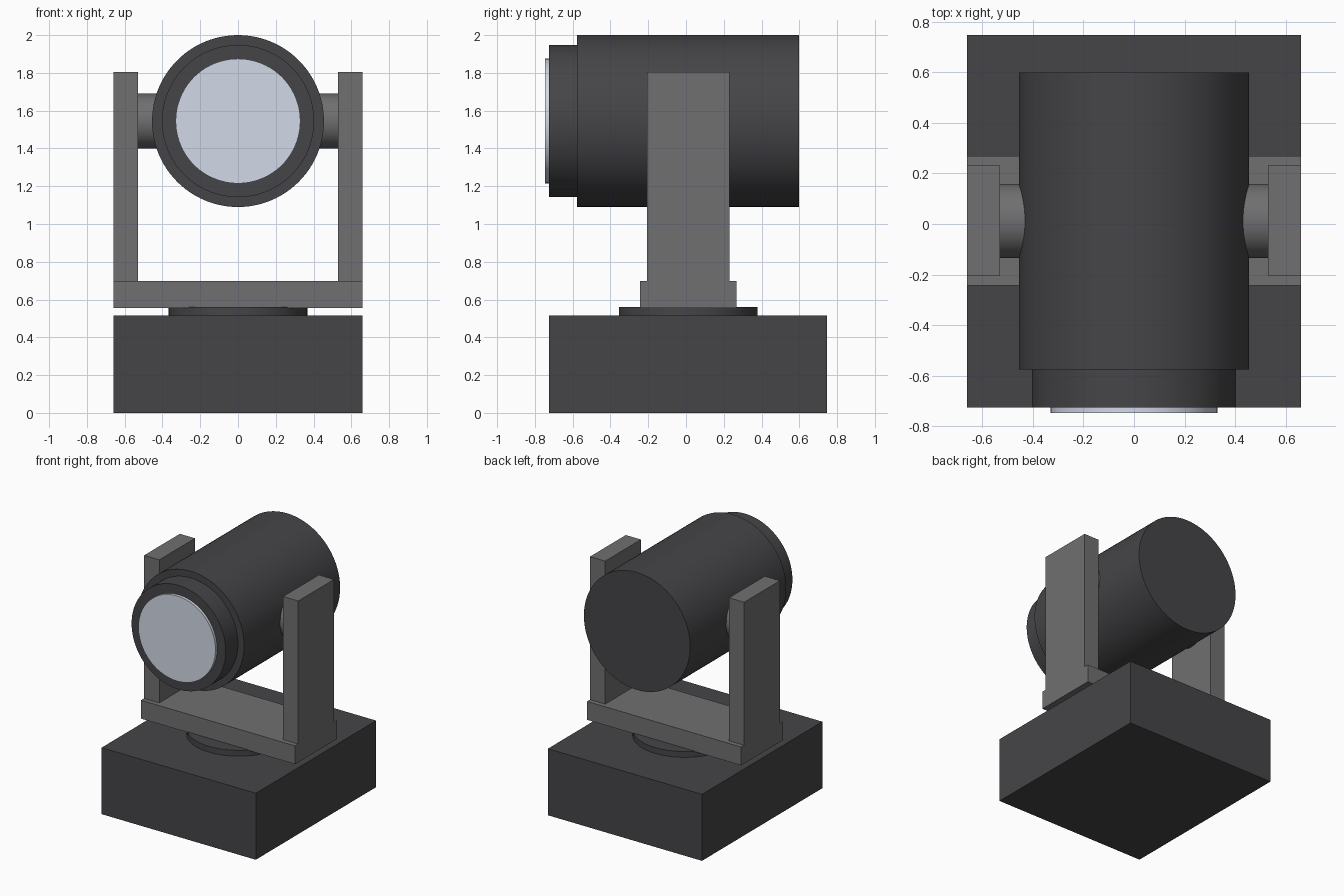
import bpy
from math import pi, radians

if "Cube" in bpy.data.objects:
    bpy.data.objects.remove(bpy.data.objects["Cube"])


def material(name, color):
    m = bpy.data.materials.new(name)
    m.diffuse_color = (*color, 1)
    m.use_nodes = True
    m.node_tree.nodes["Principled BSDF"].inputs["Base Color"].default_value = m.diffuse_color
    return m


DARK = material("dark_grey", (0.06, 0.06, 0.065))
MID = material("mid_grey", (0.16, 0.16, 0.165))
GLASS = material("pale_glass", (0.65, 0.7, 0.8))


def box(name, lo, hi, mat):
    bpy.ops.mesh.primitive_cube_add(size=1, location=[(a + b) / 2 for a, b in zip(lo, hi)])
    ob = bpy.context.object
    ob.name = name
    ob.scale = [b - a for a, b in zip(lo, hi)]
    bpy.ops.object.transform_apply(location=True, rotation=True, scale=True)
    ob.data.materials.append(mat)
    return ob


def cylinder(name, radius, depth, center, mat, rotation=(0, 0, 0)):
    bpy.ops.mesh.primitive_cylinder_add(vertices=96, radius=radius, depth=depth,
                                        location=center, rotation=rotation)
    ob = bpy.context.object
    ob.name = name
    bpy.ops.object.transform_apply(location=True, rotation=True, scale=True)
    bpy.ops.object.shade_smooth_by_angle(angle=radians(30))
    ob.data.materials.append(mat)
    return ob


def mirror_x(ob):
    ob.modifiers.new("mirror", 'MIRROR').use_axis[0] = True


HEAD_Z = 1.545   # height of the tilt axis
PIVOT_Y = 0.012  # pan and tilt axis

# Base box and pan turntable
box("base", (-0.66, -0.725, 0), (0.66, 0.747, 0.515), DARK)
cylinder("turntable", 0.367, 0.05, (0, PIVOT_Y, 0.535), DARK)

# Yoke: crossbar, two arms and tilt axles
box("yoke_crossbar", (-0.66, -0.244, 0.556), (0.66, 0.268, 0.698), MID)
mirror_x(box("yoke_arm", (0.53, -0.206, 0.698), (0.66, 0.231, 1.805), MID))
mirror_x(cylinder("tilt_axle", 0.146, 0.13, (0.475, PIVOT_Y, HEAD_Z), MID, (0, pi / 2, 0)))

# Lamp head: barrel, front ring and lens, each from y0 to y1
for name, radius, y0, y1, mat in (
        ("lamp_barrel", 0.455, -0.576, 0.599, DARK),
        ("front_ring", 0.403, -0.726, -0.576, DARK),
        ("lens", 0.33, -0.747, -0.726, GLASS)):
    cylinder(name, radius, y1 - y0, (0, (y0 + y1) / 2, HEAD_Z), mat, (pi / 2, 0, 0))
